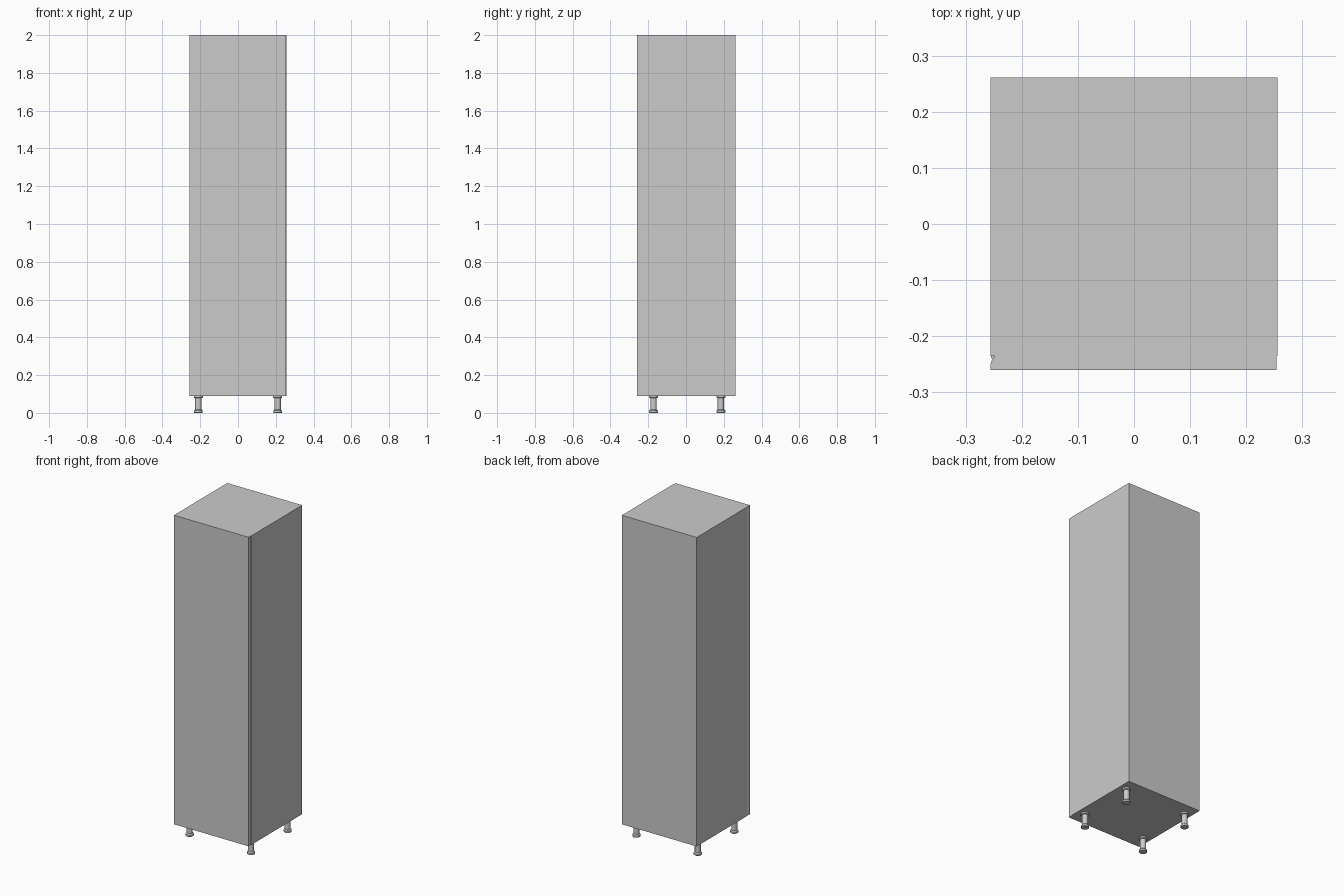
import bpy, bmesh, math

if "Cube" in bpy.data.objects:
    bpy.data.objects.remove(bpy.data.objects["Cube"])


def finish(bm, name):
    bmesh.ops.recalc_face_normals(bm, faces=bm.faces)
    mesh = bpy.data.meshes.new(name)
    bm.to_mesh(mesh)
    bm.free()
    obj = bpy.data.objects.new(name, mesh)
    bpy.context.collection.objects.link(obj)
    return obj


def prism(name, outline, z0, z1):
    """Extrude a plan outline from z0 up to z1."""
    bm = bmesh.new()
    face = bm.faces.new([bm.verts.new((x, y, z0)) for x, y in outline])
    ext = bmesh.ops.extrude_face_region(bm, geom=[face])
    verts = [g for g in ext["geom"] if isinstance(g, bmesh.types.BMVert)]
    bmesh.ops.translate(bm, verts=verts, vec=(0, 0, z1 - z0))
    return finish(bm, name)


def box(name, x0, x1, y0, y1, z0, z1):
    return prism(name, [(x0, y0), (x1, y0), (x1, y1), (x0, y1)], z0, z1)


def lathe(name, profile, location, sides=24):
    """Revolve a (radius, z) profile around the vertical axis."""
    bm = bmesh.new()
    rings = []
    for r, z in profile:
        rings.append([bm.verts.new((r * math.cos(2 * math.pi * i / sides),
                                    r * math.sin(2 * math.pi * i / sides), z))
                      for i in range(sides)])
    for a, b in zip(rings, rings[1:]):
        for i in range(sides):
            j = (i + 1) % sides
            bm.faces.new((a[i], a[j], b[j], b[i]))
    bm.faces.new(rings[0])
    bm.faces.new(rings[-1])
    obj = finish(bm, name)
    obj.location = location
    bpy.ops.object.select_all(action='DESELECT')
    obj.select_set(True)
    bpy.context.view_layer.objects.active = obj
    bpy.ops.object.shade_smooth_by_angle(angle=math.radians(35))
    return obj


BOTTOM, TOP, SEAM = 0.09, 2.0, -0.235

# Cabinet body
box("cabinet_body", -0.256, 0.256, SEAM, 0.261, BOTTOM, TOP)

# Door slab, relieved on its hinge-side rear corner
prism("door", [(-0.256, -0.26), (0.254, -0.26), (0.254, SEAM), (-0.248, SEAM),
               (-0.251, -0.239), (-0.254, -0.244), (-0.256, -0.251)], BOTTOM, TOP)

# Six hinge knuckles down the left edge
for i in range(6):
    z = 0.195 + i * 0.339
    lathe(f"hinge_{i + 1}", [(0.0035, -0.014), (0.0035, 0.014)],
          (-0.2515, -0.2365, z), 12)

# Adjustable feet: floor pad, shaft and mounting flange
foot = [(0.021, 0), (0.023, 0.002), (0.023, 0.012), (0.017, 0.018),
        (0.017, 0.078), (0.024, 0.081), (0.024, BOTTOM)]
for side, x in (("left", -0.21), ("right", 0.21)):
    for end, y in (("front", -0.172), ("back", 0.185)):
        lathe(f"{end}_{side}_foot", foot, (x, y, 0))
